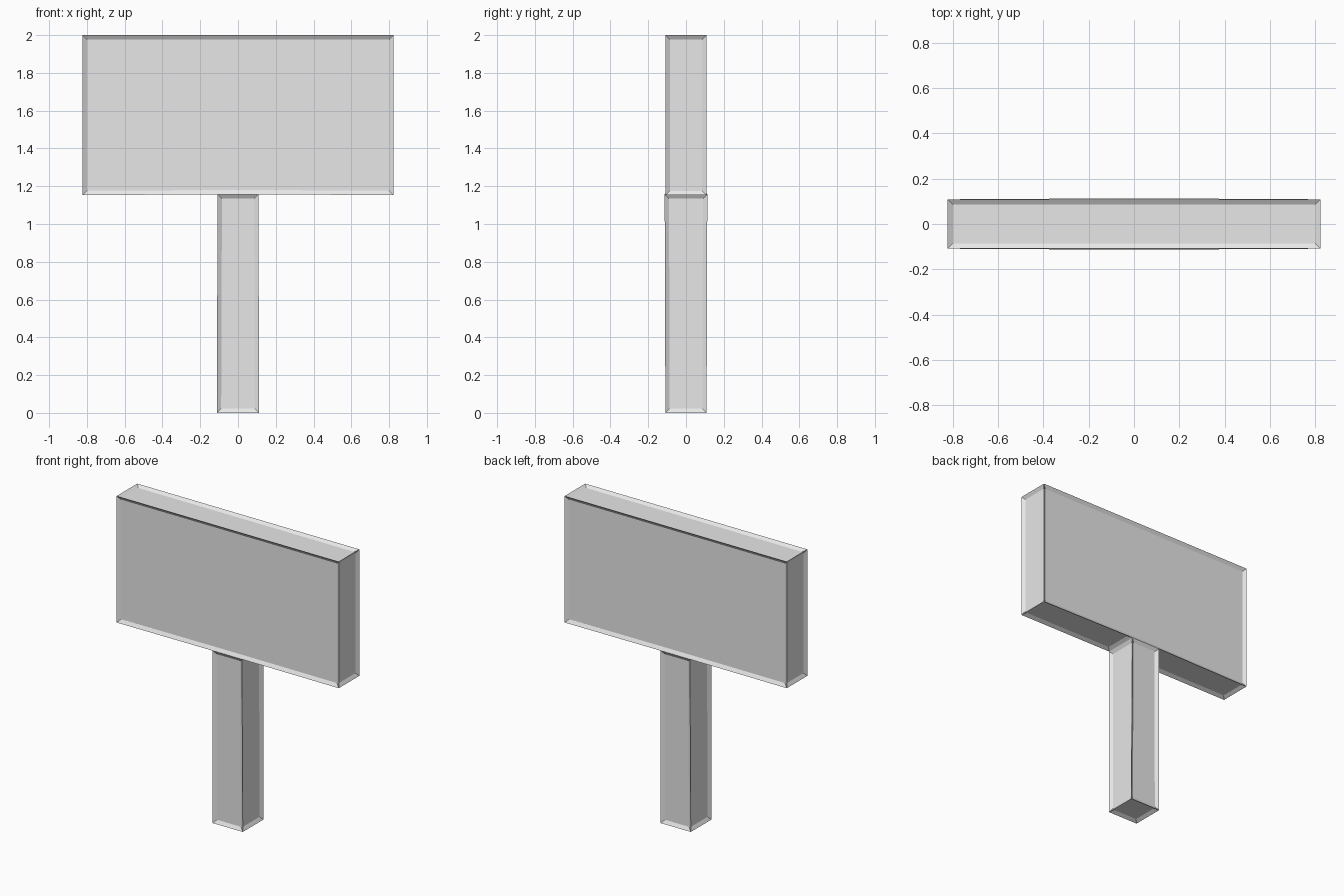
import bpy
import bmesh

cube = bpy.data.objects.get("Cube")
if cube:
    bpy.data.objects.remove(cube, do_unlink=True)

# Plain grey material
grey = bpy.data.materials.new("plain_grey")
grey.use_nodes = True
colour = (0.8, 0.8, 0.8, 1)
grey.diffuse_color = colour
grey.node_tree.nodes["Principled BSDF"].inputs["Base Color"].default_value = colour

bm = bmesh.new()


def ring(x, y, z):
    """Four corners, counter-clockwise from the front right."""
    return [bm.verts.new((sx * x, sy * y, z))
            for sx, sy in ((-1, -1), (1, -1), (1, 1), (-1, 1))]


# Outer corners of the board, the joint and the post
foot = ring(0.112, 0.109, 0)
joint = ring(0.108, 0.113, 1.157)
low = ring(0.823, 0.109, 1.153)
high = ring(0.823, 0.109, 2)

# Board: top, ends, underside wings, and broad faces that share the joint edge
bm.faces.new(high)
for a, b in ((1, 2), (3, 0)):
    bm.faces.new((low[a], low[b], high[b], high[a]))
    bm.faces.new((joint[a], joint[b], low[b], low[a]))
for a, b in ((0, 1), (2, 3)):
    bm.faces.new((low[a], joint[a], joint[b], low[b], high[b], high[a]))

# Post: four sides and the foot
for i in range(4):
    j = (i + 1) % 4
    bm.faces.new((foot[i], foot[j], joint[j], joint[i]))
bm.faces.new(foot[::-1])
bmesh.ops.recalc_face_normals(bm, faces=bm.faces)

# Sink a sloped panel into every face
bmesh.ops.inset_individual(bm, faces=bm.faces[:], thickness=0.023,
                           depth=-0.014, use_even_offset=True)

mesh = bpy.data.meshes.new("sign_board_on_post")
bm.to_mesh(mesh)
bm.free()
mesh.materials.append(grey)
sign = bpy.data.objects.new("sign_board_on_post", mesh)
bpy.context.collection.objects.link(sign)
